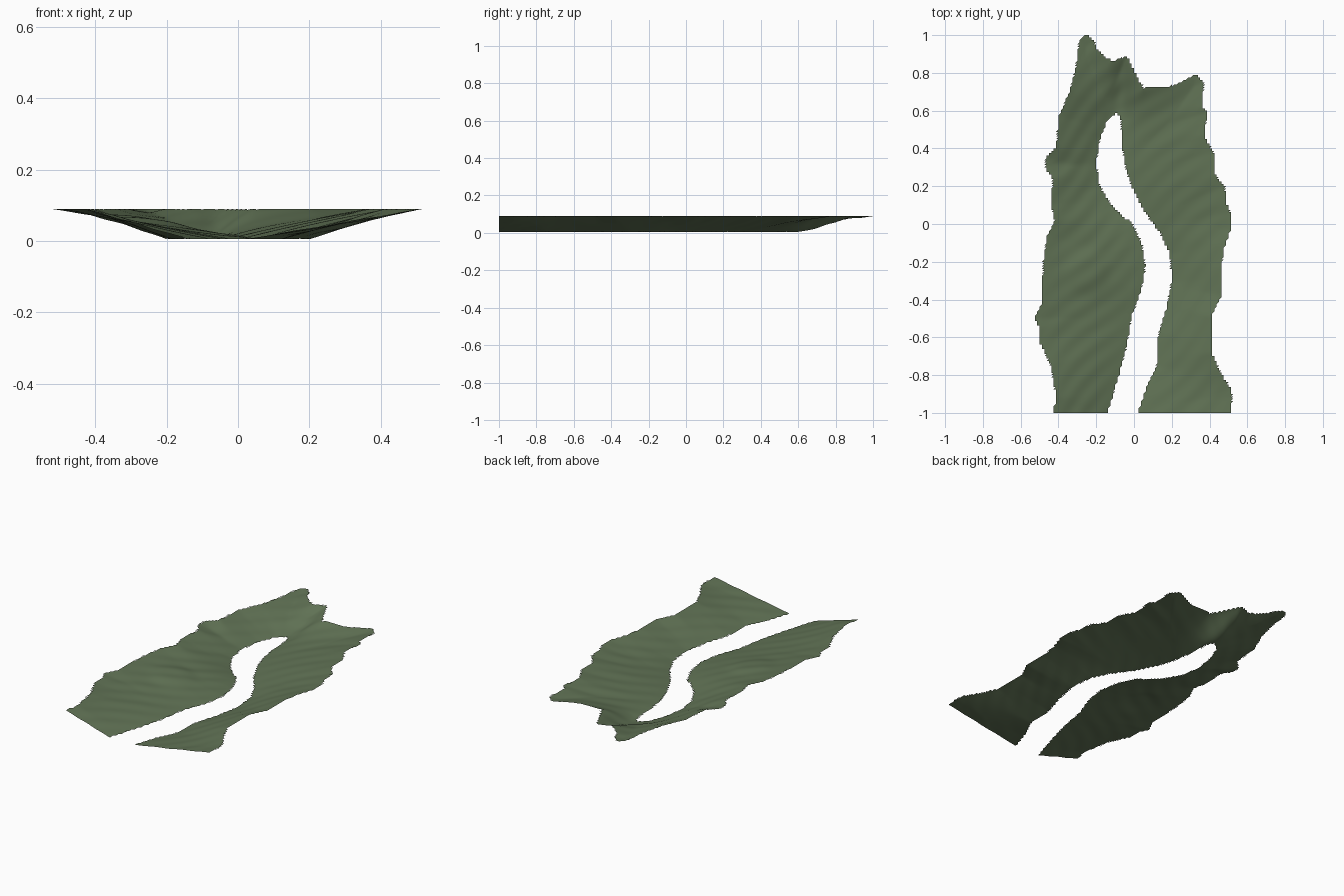
import bpy, bmesh, math
from mathutils import Vector
from mathutils.geometry import intersect_point_line

cube = bpy.data.objects.get("Cube")
if cube:
    bpy.data.objects.remove(cube)

LOW, HIGH = 0.005, 0.09
STEP = 0.0125

# Shoreline at the top of the slopes, from front left round the back to front right
SHORE = [(-.43, -1), (-.41, -.92), (-.44, -.75), (-.47, -.69), (-.5, -.62), (-.5, -.55),
         (-.525, -.5), (-.49, -.42), (-.48, -.2), (-.46, -.06), (-.42, .02), (-.44, .1),
         (-.43, .24), (-.47, .3), (-.47, .35), (-.41, .41), (-.4, .57), (-.34, .7),
         (-.31, .82), (-.29, .97), (-.26, 1.01), (-.21, .97), (-.2, .93), (-.12, .86),
         (-.04, .89), (-.01, .83), (.05, .72), (.2, .73), (.33, .79), (.37, .75),
         (.36, .62), (.39, .59), (.37, .47), (.42, .38), (.43, .26), (.48, .2),
         (.49, .11), (.51, .06), (.51, -.03), (.48, -.12), (.46, -.24), (.46, -.38),
         (.41, -.49), (.41, -.68), (.45, -.77), (.51, -.87), (.52, -.92), (.51, -1)]

# Open river channel along the valley floor
CHANNEL = [(-.14, -1), (-.08, -.8), (-.04, -.65), (-.01, -.48), (.04, -.35), (.06, -.22),
           (.04, -.1), (-.01, 0), (-.12, .1), (-.18, .2), (-.2, .32), (-.18, .45),
           (-.14, .55), (-.09, .59), (-.07, .55), (-.06, .4), (-.04, .28), (0, .17),
           (.06, .06), (.14, -.05), (.19, -.16), (.2, -.3), (.17, -.45), (.13, -.58),
           (.12, -.75), (.06, -.88), (.02, -1)]


def segments(points):
    pts = [Vector(p) for p in points]
    return list(zip(pts, pts[1:]))


def distance(p, segs):
    best = math.inf
    for a, b in segs:
        q, t = intersect_point_line(p, a, b)
        q = a.lerp(b, min(max(t, 0), 1))
        best = min(best, (p - q).length)
    return best


def inside(p, segs):
    # The front edge is left open, so rays run towards the back
    odd = False
    for a, b in segs:
        if (a.x > p.x) != (b.x > p.x):
            if a.y + (b.y - a.y) * (p.x - a.x) / (b.x - a.x) > p.y:
                odd = not odd
    return odd


def closed(points):
    # Carry the outline past the front so the front cut stays straight
    return segments([(points[0][0], -2)] + points + [(points[-1][0], -2), (points[0][0], -2)])


shore, channel = segments(SHORE), segments(CHANNEL)
shore_loop, channel_loop = closed(SHORE), closed(CHANNEL)
gully = segments([(-.09, .58), (-.06, .72), (-.03, .9)])
knoll = Vector((-.25, -.25))


def height(p):
    if not inside(p, shore_loop):
        return HIGH
    if inside(p, channel_loop):
        return LOW
    low, high = distance(p, channel), distance(p, shore)
    t = low / (low + high)
    fade = 4 * t * (1 - t)
    z = LOW + (HIGH - LOW) * t
    # Gully behind the river head, a knoll on the left bank, diagonal ripples
    z -= fade * .02 * math.exp(-(distance(p, gully) / .05) ** 2)
    z += fade * .01 * math.exp(-((p - knoll).length / .11) ** 4)
    z += fade * .0015 * math.sin((p.x - p.y) * 45 + 2 * math.sin(p.x * 6 + p.y * 4))
    return min(max(z, LOW), HIGH)


# Valley sheet: fine triangle grid trimmed to the shoreline and channel
bm = bmesh.new()
columns, rows = round(1.1 / STEP), round(2 / STEP)
grid = {}


def vertex(i, j):
    if (i, j) not in grid:
        p = Vector((i * STEP - .55, j * STEP - 1))
        grid[i, j] = bm.verts.new((p.x, p.y, height(p)))
    return grid[i, j]


for i in range(columns):
    for j in range(rows):
        a, b, c, d = (i, j), (i + 1, j), (i + 1, j + 1), (i, j + 1)
        for tri in ((a, b, c), (a, c, d)):
            mid = Vector((sum(k[0] for k in tri) / 3 * STEP - .55,
                          sum(k[1] for k in tri) / 3 * STEP - 1))
            if inside(mid, shore_loop) and not inside(mid, channel_loop):
                bm.faces.new([vertex(*k) for k in tri])

mesh = bpy.data.meshes.new("valley_slopes")
bm.to_mesh(mesh)
bm.free()
mesh.shade_smooth()
valley = bpy.data.objects.new("valley_slopes", mesh)
bpy.context.collection.objects.link(valley)

# Mossy green ground
green = bpy.data.materials.new("moss_green")
green.use_nodes = True
colour = (.12, .172, .092, 1)
green.diffuse_color = colour
green.node_tree.nodes["Principled BSDF"].inputs["Base Color"].default_value = colour
mesh.materials.append(green)
